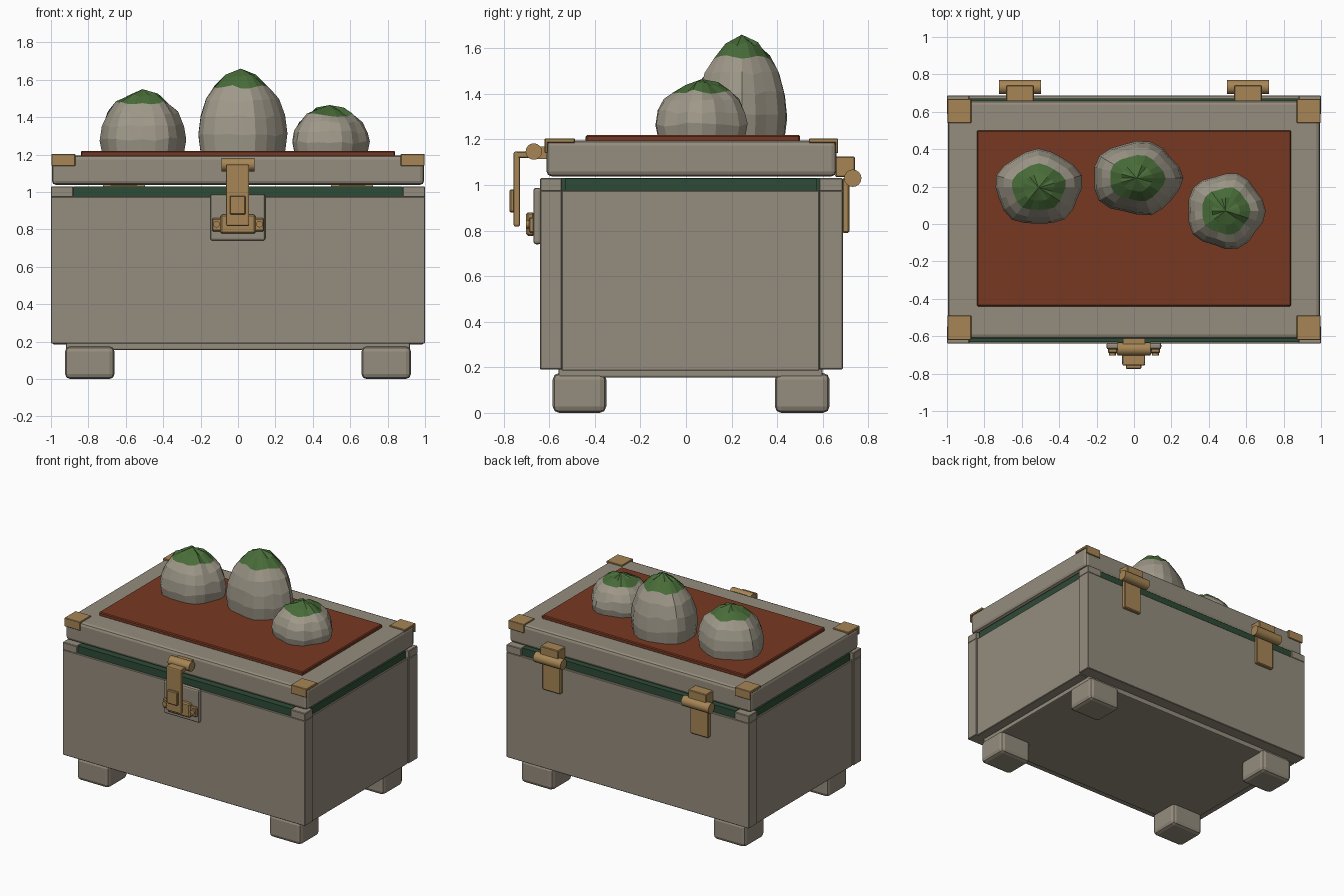
import bpy, bmesh, math, random
from mathutils import Matrix, Vector

if "Cube" in bpy.data.objects:
    bpy.data.objects.remove(bpy.data.objects["Cube"])

random.seed(4)


def material(name, rgb):
    m = bpy.data.materials.new(name)
    m.diffuse_color = (*rgb, 1)
    m.use_nodes = True
    m.node_tree.nodes["Principled BSDF"].inputs["Base Color"].default_value = m.diffuse_color
    return m


STONE = material("weathered_grey", (0.30, 0.265, 0.205))
ROCK = material("rock_grey", (0.345, 0.315, 0.25))
BRASS = material("brass", (0.38, 0.235, 0.09))
RUST = material("rust_red", (0.19, 0.04, 0.016))
SEAL = material("dark_green", (0.027, 0.07, 0.037))
MOSS = material("moss_green", (0.065, 0.15, 0.04))


def finish(name, bm, *mats):
    me = bpy.data.meshes.new(name)
    bmesh.ops.recalc_face_normals(bm, faces=bm.faces[:])
    bm.to_mesh(me)
    bm.free()
    for m in mats:
        me.materials.append(m)
    ob = bpy.data.objects.new(name, me)
    bpy.context.collection.objects.link(ob)
    return ob


def box(name, x, y, z, mat, bevel=0.0, seg=2):
    """Box from (min, max) pairs, with optional rounded edges."""
    bm = bmesh.new()
    bmesh.ops.create_cube(bm, size=1)
    for v in bm.verts:
        v.co = Vector([(r[0] + r[1]) / 2 + c * (r[1] - r[0]) for r, c in zip((x, y, z), v.co)])
    if bevel:
        bmesh.ops.bevel(bm, geom=bm.edges[:], offset=bevel, segments=seg, profile=0.5, affect='EDGES')
    return finish(name, bm, mat)


def rod(name, centre, radius, length, mat, axis='Y', sides=16):
    """Cylinder turned about the given axis: 'Y' lies along x, 'X' lies along y."""
    bm = bmesh.new()
    bmesh.ops.create_cone(bm, cap_ends=True, segments=sides, radius1=radius, radius2=radius, depth=length,
                          matrix=Matrix.Translation(centre) @ Matrix.Rotation(math.pi / 2, 4, axis))
    for f in bm.faces:
        f.smooth = len(f.verts) == 4
    for e in bm.edges:
        e.smooth = all(f.smooth for f in e.link_faces)
    return finish(name, bm, mat)


def span(s, a, b):
    """Mirror the range a..b by sign s."""
    return tuple(sorted((s * a, s * b)))


def rock(name, cx, cy, rx, ry, height, cap):
    """Five-lobed faceted dome; faces above the cap height are moss."""
    n, base = 20, 1.215
    rings = [(0, 0.95), (0.2, 1.0), (0.42, 0.95), (0.62, 0.82), (0.78, 0.62), (0.91, 0.36)]
    lobe0 = math.pi / 2 if cx < -0.2 else 0
    wob = [random.uniform(-0.015, 0.015) for _ in range(n)]
    bm = bmesh.new()
    grid = []
    for h, r in rings:
        row = []
        for i in range(n):
            a = lobe0 + math.tau * i / n
            k = r * (0.96 + 0.045 * math.cos(5 * (a - lobe0)) + wob[i])
            dz = random.uniform(-0.01, 0.01) if h else 0
            row.append(bm.verts.new((cx + rx * k * math.cos(a), cy + ry * k * math.sin(a),
                                     base + h * height + dz)))
        grid.append(row)
    top = bm.verts.new((cx, cy, base + height))
    for lo, hi in zip(grid, grid[1:]):
        for i in range(n):
            j = (i + 1) % n
            bm.faces.new((lo[i], lo[j], hi[j], hi[i]))
    for i in range(n):
        bm.faces.new((grid[-1][i], grid[-1][(i + 1) % n], top))
    bm.faces.new(grid[0][::-1])
    for f in bm.faces:
        f.material_index = int(f.calc_center_median().z > base + cap * height)
    return finish(name, bm, ROCK, MOSS)


# Chest body: core, wall panels
box("body_core", (-0.92, 0.92), (-0.56, 0.60), (0.155, 0.97), STONE, 0.008)
box("front_wall", (-1, 1), (-0.64, -0.545), (0.19, 0.975), STONE, 0.004, 1)
box("back_wall", (-1, 1), (0.585, 0.688), (0.19, 0.975), STONE, 0.004, 1)

# Green seal under the lid
box("seal_lengthwise", (-0.88, 0.88), (-0.63, 0.672), (0.97, 1.03), SEAL)
box("seal_crosswise", (-0.98, 0.98), (-0.53, 0.572), (0.97, 1.028), SEAL)

# Lid and top panel
box("lid", (-0.995, 0.995), (-0.612, 0.66), (1.038, 1.195), STONE, 0.022)
box("top_panel", (-0.84, 0.84), (-0.44, 0.5), (1.19, 1.22), RUST, 0.006, 1)

for s, side in ((-1, "left"), (1, "right")):
    box(side + "_wall", span(s, 0.90, 0.99), (-0.546, 0.586), (0.185, 0.975), STONE, 0.004, 1)
    for d, end, post, foot, cap, flange in (
            (-1, "front", (-0.64, -0.545), (-0.585, -0.35), (-0.615, -0.488), (-0.62, -0.608)),
            (1, "back", (0.585, 0.688), (0.39, 0.63), (0.54, 0.665), (0.656, 0.668))):
        tag = end + "_" + side
        # Corner blocks, feet and brass lid corners
        box(tag + "_corner_block", span(s, 0.88, 1.0), post, (0.972, 1.03), STONE, 0.004, 1)
        box(tag + "_foot", span(s, 0.66, 0.925), foot, (0, 0.175), STONE, 0.028)
        box(tag + "_lid_corner", span(s, 0.87, 0.998), cap, (1.185, 1.204), BRASS, 0.003, 1)
        box(tag + "_lid_corner_flange", span(s, 0.87, 0.998), flange, (1.14, 1.204), BRASS, 0.003, 1)
    # Hinge
    rod(side + "_hinge_pin", (s * 0.61, 0.732, 1.03), 0.038, 0.225, BRASS)
    box(side + "_hinge_upper_leaf", span(s, 0.535, 0.685), (0.655, 0.742), (1.035, 1.125), BRASS, 0.005, 1)
    box(side + "_hinge_lower_leaf", span(s, 0.535, 0.685), (0.686, 0.717), (0.79, 1.03), BRASS, 0.006, 1)
    # Latch screw
    rod(side + "_latch_screw", (s * 0.115, -0.693, 0.828), 0.018, 0.02, BRASS, 'X', 12)

# Front latch
box("latch_plate", (-0.148, 0.146), (-0.67, -0.635), (0.74, 0.988), STONE, 0.012)
box("latch_base", (-0.14, 0.14), (-0.69, -0.665), (0.79, 0.86), BRASS, 0.006, 1)
box("latch_catch", (-0.093, 0.093), (-0.702, -0.665), (0.777, 0.88), BRASS, 0.008, 1)
rod("latch_pin", (0, -0.668, 1.147), 0.036, 0.175, BRASS)
box("latch_pin_mount", (-0.06, 0.06), (-0.66, -0.605), (1.115, 1.17), BRASS)
box("latch_link", (-0.063, 0.06), (-0.745, -0.66), (1.118, 1.147), BRASS, 0.004, 1)
box("latch_strap", (-0.063, 0.06), (-0.757, -0.728), (0.818, 1.147), BRASS, 0.008)
box("latch_tab", (-0.044, 0.04), (-0.774, -0.75), (0.88, 0.98), BRASS, 0.005, 1)

# Mossy rocks on the lid
rock("left_rock", -0.51, 0.195, 0.24, 0.21, 0.335, 0.8)
rock("middle_rock", 0.015, 0.245, 0.25, 0.205, 0.445, 0.8)
rock("right_rock", 0.49, 0.07, 0.215, 0.21, 0.25, 0.8)
